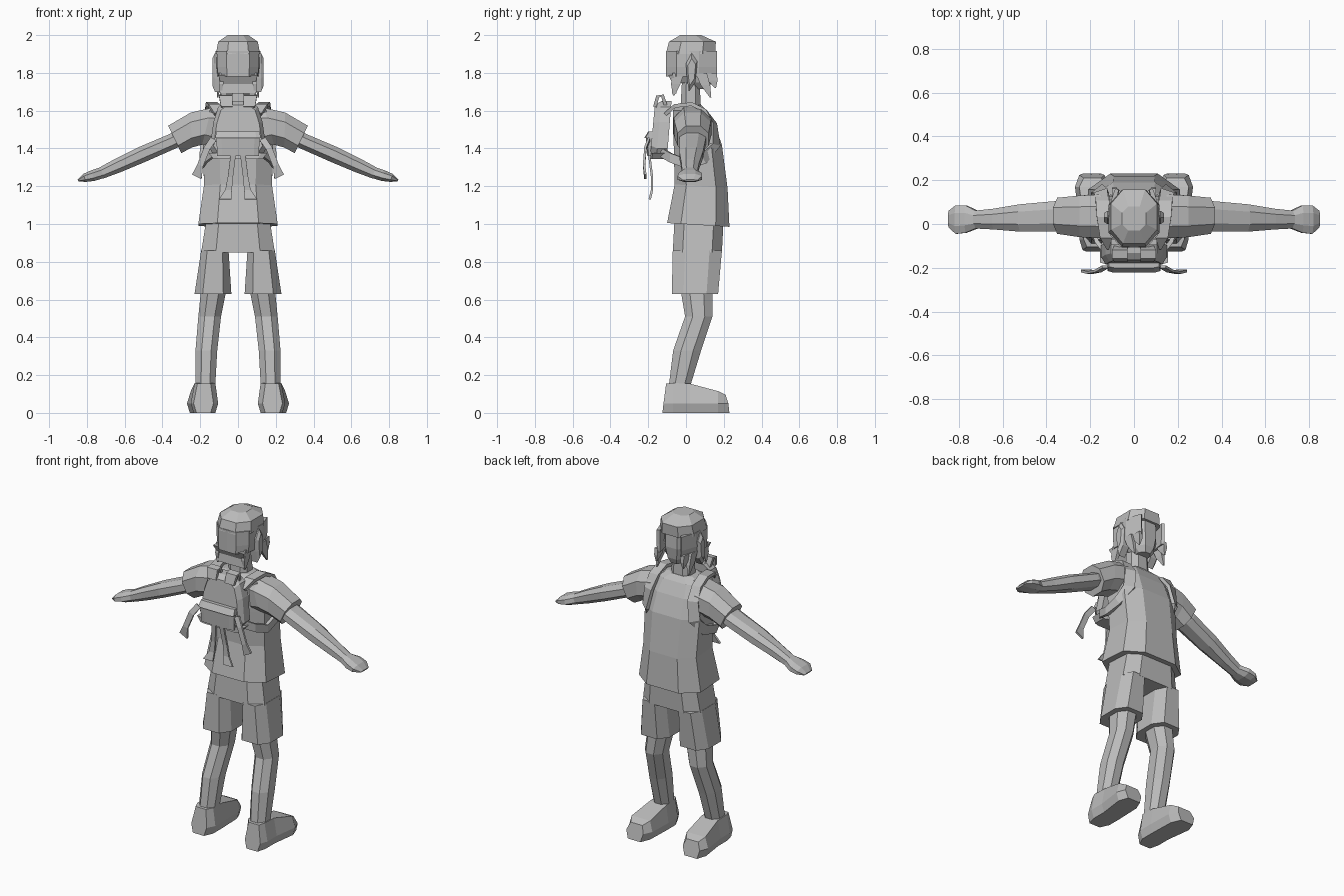
import bpy, bmesh
from mathutils import Vector as V

grey = bpy.data.materials.new("plain grey")
grey.diffuse_color = (0.5, 0.5, 0.5, 1)


def loft(name, rings, mirror=False):
    """Skin a list of equal-length rings, cap both ends, optionally mirror in x."""
    bm = bmesh.new()
    vs = [[bm.verts.new(p) for p in r] for r in rings]
    n = len(rings[0])
    for a, b in zip(vs, vs[1:]):
        for i in range(n):
            j = (i + 1) % n
            bm.faces.new((a[i], a[j], b[j], b[i]))
    bm.faces.new(vs[0])
    bm.faces.new(vs[-1])
    bmesh.ops.recalc_face_normals(bm, faces=bm.faces)
    me = bpy.data.meshes.new(name)
    bm.to_mesh(me)
    bm.free()
    me.materials.append(grey)
    ob = bpy.data.objects.new(name, me)
    bpy.context.collection.objects.link(ob)
    if mirror:
        ob.modifiers.new("mirror", 'MIRROR').use_mirror_merge = False
    return ob


def octagon(c, d=None):
    """Unit square with corners cut by c in u and d in v."""
    d = c if d is None else d
    return [(c, 0), (1 - c, 0), (1, d), (1, 1 - d), (1 - c, 1), (c, 1), (0, 1 - d), (0, d)]


def level(z, x0, x1, y0, y1, c=.25, d=None, tilt=0):
    """Horizontal section; tilt raises its +y edge."""
    return [(x0 + (x1 - x0) * u, y0 + (y1 - y0) * v, z + tilt * v) for u, v in octagon(c, d)]


def across(top, bottom, y0, y1, c=.27):
    """Section of a limb between a top and a bottom point in the xz plane."""
    return [(top[0] + (bottom[0] - top[0]) * u, y0 + (y1 - y0) * v,
             top[1] + (bottom[1] - top[1]) * u) for u, v in octagon(c)]


def ribbon(name, pts, thick=.015, mirror=True):
    """Strap through (centre, width vector) pairs."""
    rings = []
    for i, (p, w) in enumerate(pts):
        p, w = V(p), V(w) / 2
        t = V(pts[min(i + 1, len(pts) - 1)][0]) - V(pts[max(i - 1, 0)][0])
        n = t.cross(w).normalized() * thick / 2
        rings.append([p - w - n, p + w - n, p + w + n, p - w + n])
    return loft(name, rings, mirror)


# Shirt body and sleeves
loft("shirt", [level(z, -x, x, y0, y1, .24, .22, t) for z, x, y0, y1, t in (
    (1.005, .21, -.10, .23, -.02), (1.21, .18, -.06, .22, -.02), (1.42, .185, -.065, .19, 0),
    (1.53, .175, -.07, .15, 0), (1.60, .15, -.07, .11, 0), (1.63, .08, -.04, .08, 0))])
loft("sleeve", [across(*s) for s in (
    ((.10, 1.62), (.13, 1.40), -.055, .11), ((.14, 1.615), (.19, 1.42), -.065, .135),
    ((.25, 1.59), (.245, 1.405), -.06, .13), ((.37, 1.52), (.30, 1.375), -.045, .12))], True)

# Arms and hands
loft("arm", [across(*s) for s in (
    ((.32, 1.50), (.29, 1.42), -.03, .10), ((.365, 1.475), (.33, 1.40), -.035, .105),
    ((.53, 1.405), (.50, 1.325), -.035, .09), ((.65, 1.345), (.62, 1.275), -.025, .07),
    ((.745, 1.293), (.715, 1.24), -.02, .06))], True)
loft("hand", [across(*s) for s in (
    ((.73, 1.30), (.705, 1.245), -.02, .06), ((.775, 1.285), (.76, 1.228), -.04, .085),
    ((.82, 1.265), (.805, 1.223), -.045, .085), ((.85, 1.235), (.845, 1.225), -.015, .06))], True)

# Shorts
loft("shorts_hips", [level(.85, -.195, .195, -.07, .19, .2), level(1.04, -.165, .165, -.06, .20, .2)])
loft("shorts_leg", [level(.63, .035, .23, -.075, .17, .22, .25),
                    level(.86, .05, .195, -.07, .19, .22, .25)], True)

# Bare legs and shoes
loft("leg", [level(*s, .28) for s in (
    (.15, .12, .225, -.09, .025), (.33, .11, .225, -.068, .08), (.51, .09, .21, -.005, .14),
    (.66, .06, .195, -.03, .14))], True)


def shoe_ring(y, h, x0, x1, lean):
    """Upright shoe section with a sole narrower than its side wall."""
    return [(x0 + .015, y, 0), (x1 - .015, y, 0), (x1, y + lean * .3, .05),
            (x1 - .02, y + lean, h), (x0 + .015, y + lean, h), (x0, y + lean * .3, .05)]


loft("shoe", [shoe_ring(*s) for s in (
    (-.125, .155, .13, .235, .02), (-.07, .158, .105, .25, 0), (.02, .155, .105, .25, 0),
    (.17, .115, .11, .27, 0), (.23, .095, .135, .25, -.02))], True)

# Neck and face
loft("neck", [level(1.60, -.065, .065, -.03, .08), level(1.78, -.055, .055, -.02, .07)])
loft("head", [level(z, -x, x, y0, y1, .28) for z, x, y0, y1 in (
    (1.715, .04, .02, .12), (1.75, .07, -.03, .135), (1.82, .09, -.07, .145),
    (1.92, .09, -.07, .14))])

# Hair: cap, curtain around the face and hanging locks
loft("hair_cap", [level(z, -x, x, y0, y1, .26) for z, x, y0, y1 in (
    (1.90, .117, -.107, .155), (1.965, .105, -.09, .158), (2.0, .055, -.03, .08))])
curtain = [(0, -.107), (.06, -.105), (.11, -.05), (.118, .07), (.085, .165),
           (.07, .155), (.092, .06), (.085, -.035), (.05, -.075), (0, -.08)]
loft("hair_curtain", [[(x * s, y, z) for x, y in curtain]
                      for z, s in ((1.78, .95), (1.83, 1), (1.915, 1))], True)


def lock(name, x, y0, y1, tip, z_tip, w=.022):
    """Flat lock of hair on the side, tapering downwards."""
    def box(xa, xb, a, b, z):
        return [(xa, a, z), (xb, a, z), (xb, b, z), (xa, b, z)]
    mid = (z_tip + 1.80) / 2
    loft(name, [box(x - w, x, y0, y1, 1.80),
                box(x - w, x, (y0 + tip) / 2 - .012, (y1 + tip) / 2 + .008, mid),
                box(x - .012, x - .005, tip - .004, tip + .004, z_tip)], True)


lock("hair_lock_back", .10, -.07, -.01, -.065, 1.68)
lock("hair_lock_side", .115, .05, .11, .13, 1.67)
lock("hair_lock_front", .10, .10, .163, .155, 1.72)
# Nape hair
loft("hair_nape", [[(-x, y, z), (x, y, z), (x, y + .025, z), (-x, y + .025, z)]
                   for x, y, z in ((.095, -.075, 1.69), (.09, -.07, 1.74), (.105, -.095, 1.79))])

# Ears, lens shaped
ear = [(.0, 1.85), (.03, 1.905), (.06, 1.86), (.05, 1.75), (.015, 1.70), (.005, 1.77)]
loft("ear", [[(x, .03 + (y - .03) * s, 1.81 + (z - 1.81) * s) for y, z in ear]
             for x, s in ((.08, 1), (.122, 1), (.136, .7))], True)

# Backpack body
outline = [(-.125, 1.36), (.125, 1.36), (.15, 1.40), (.13, 1.54), (.105, 1.62),
           (.065, 1.65), (-.065, 1.65), (-.105, 1.62), (-.13, 1.54), (-.15, 1.40)]
loft("backpack", [[(x * s, y + (z - 1.36) * .08, 1.5 + (z - 1.5) * s) for x, z in outline]
                  for y, s in ((-.10, 1), (-.155, 1), (-.188, .86))])
# Front pocket with overhanging flap
loft("pocket", [level(1.36, -.11, .11, -.205, -.15, .12), level(1.46, -.115, .115, -.212, -.15, .12)])
loft("pocket_flap", [level(1.455, -.12, .12, -.222, -.15, .1),
                     level(1.49, -.115, .115, -.20, -.15, .1)])
# Rim along the lower edge
loft("backpack_rim", [level(1.345, -.13, .13, -.19, -.10, .1), level(1.375, -.155, .155, -.185, -.10, .1)])

# Carry loops on top of the pack
ribbon("carry_loop", [((.06, -.165, 1.62), (.06, 0, 0)), ((.065, -.15, 1.675), (.07, 0, 0)),
                      ((.065, -.125, 1.68), (.07, 0, 0)), ((.06, -.105, 1.62), (.06, 0, 0))], .018)

# Shoulder straps, over the shoulder and back under the arm
ribbon("shoulder_strap", [
    ((.10, -.11, 1.58), (.05, 0, 0)), ((.125, -.06, 1.625), (.06, 0, 0)),
    ((.14, .03, 1.635), (.06, 0, 0)), ((.145, .10, 1.60), (.06, 0, .0)),
    ((.15, .145, 1.53), (.06, -.02, 0)), ((.165, .155, 1.42), (.05, -.04, .01)),
    ((.19, .09, 1.345), (.01, -.03, .05)), ((.195, .0, 1.32), (0, 0, .05)),
    ((.17, -.08, 1.35), (0, 0, .05)), ((.13, -.13, 1.38), (0, 0, .05))], .02)

# Loose strap ends with flared tips
ribbon("hanging_strap", [((.025, -.195, 1.37), (.028, 0, 0)), ((.04, -.18, 1.25), (.028, 0, 0)),
                         ((.05, -.18, 1.18), (.035, 0, 0)), ((.068, -.192, 1.13), (.065, 0, 0))], .012)
ribbon("side_strap", [((.13, -.195, 1.45), (.03, 0, .015)), ((.165, -.215, 1.40), (.03, 0, .015)),
                      ((.20, -.222, 1.31), (.03, 0, .012)), ((.218, -.215, 1.25), (.05, 0, .025))], .012)
